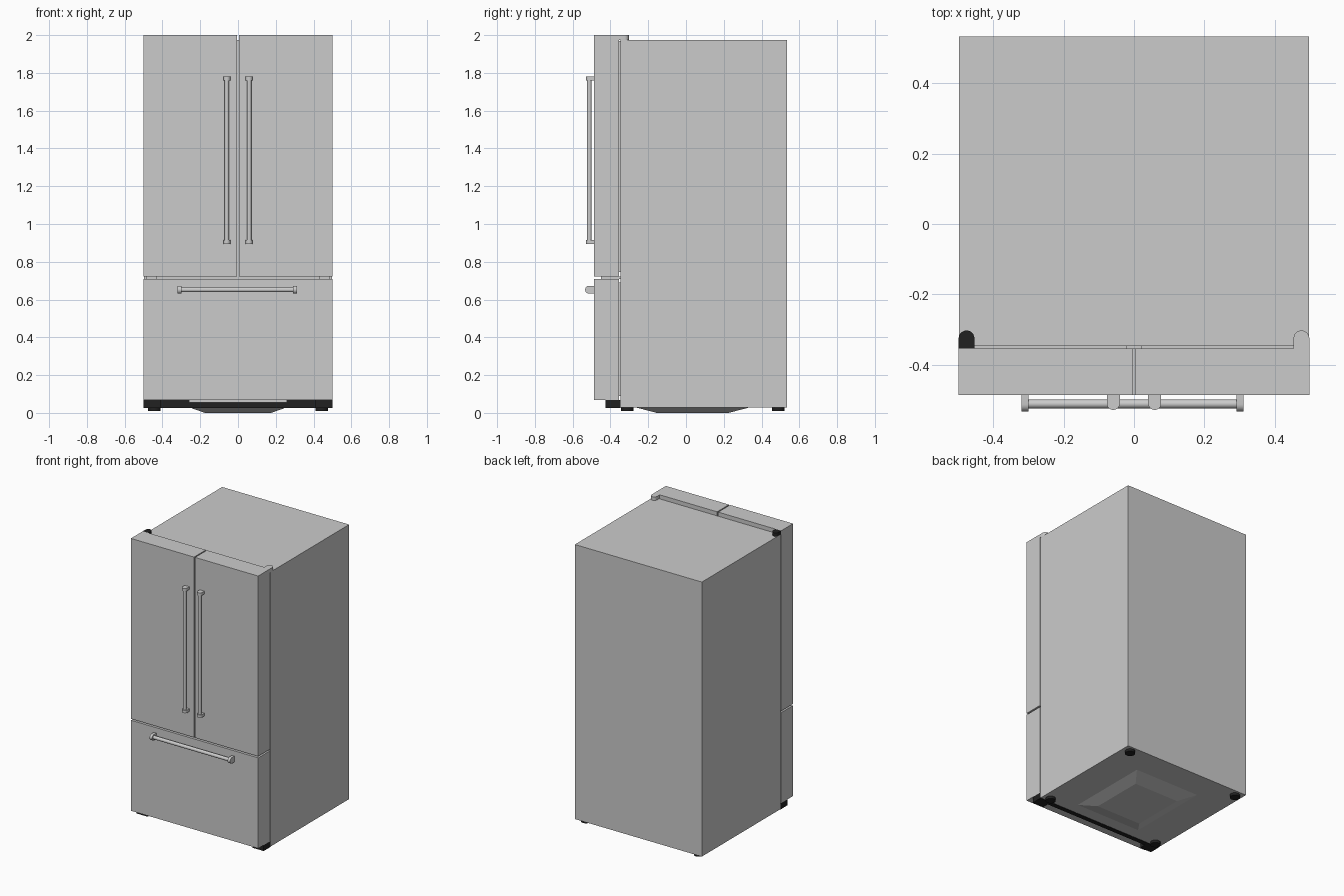
import bpy, bmesh, math
from mathutils import Vector

if "Cube" in bpy.data.objects:
    bpy.data.objects.remove(bpy.data.objects["Cube"])

black = bpy.data.materials.new("black_plastic")
black.diffuse_color = (0.015, 0.015, 0.015, 1)
black.use_nodes = True
black.node_tree.nodes["Principled BSDF"].inputs["Base Color"].default_value = black.diffuse_color


def finish(name, bm, mat=None, smooth=False):
    bmesh.ops.recalc_face_normals(bm, faces=bm.faces)
    me = bpy.data.meshes.new(name)
    bm.to_mesh(me)
    bm.free()
    ob = bpy.data.objects.new(name, me)
    bpy.context.collection.objects.link(ob)
    if mat:
        me.materials.append(mat)
    if smooth:
        bpy.ops.object.select_all(action='DESELECT')
        ob.select_set(True)
        bpy.context.view_layer.objects.active = ob
        bpy.ops.object.shade_smooth_by_angle(angle=math.radians(35))
    return ob


def box(name, x, y, z, mat=None):
    bm = bmesh.new()
    bmesh.ops.create_cube(bm, size=1)
    for v in bm.verts:
        v.co = [(r[0] + r[1]) / 2 + c * (r[1] - r[0]) for r, c in zip((x, y, z), v.co)]
    return finish(name, bm, mat)


def extrude(name, pts, vec, mat=None, smooth=True):
    bm = bmesh.new()
    face = bm.faces.new([bm.verts.new(p) for p in pts])
    new = bmesh.ops.extrude_face_region(bm, geom=[face], use_keep_orig=True)
    for g in new["geom"]:
        if isinstance(g, bmesh.types.BMVert):
            g.co += Vector(vec)
    return finish(name, bm, mat, smooth)


def d_block(name, base, side, out, width, depth, vec, mat=None):
    """Flat-backed block with a half-round nose, extruded along vec."""
    base, side, out = Vector(base), Vector(side), Vector(out)
    r = width / 2
    pts = [base + side * r, base - side * r]
    for i in range(13):
        a = math.pi * (1 - i / 12)
        pts.append(base + side * r * math.cos(a) + out * (depth - r + r * math.sin(a)))
    return extrude(name, pts, vec, mat)


def rod(name, a, b, r, mat=None, n=24):
    a, b = Vector(a), Vector(b)
    q = (b - a).to_track_quat('Z', 'Y')
    pts = [a + q @ Vector((r * math.cos(t), r * math.sin(t), 0))
           for t in (2 * math.pi * i / n for i in range(n))]
    return extrude(name, pts, b - a, mat)


FRONT, BACK = -0.487, -0.354
X, Y, Z = (1, 0, 0), (0, 1, 0), (0, 0, 1)

# Cabinet and freezer drawer
box("cabinet", (-0.498, 0.498), (-0.347, 0.534), (0.028, 1.975))
box("freezer_drawer", (-0.499, 0.499), (FRONT + 0.001, BACK), (0.068, 0.710))
box("drawer_gasket", (-0.475, 0.475), (BACK, -0.347), (0.09, 0.69))

for s, side in ((-1, "left"), (1, "right")):
    def span(a, b):
        return tuple(sorted((s * a, s * b)))
    # Door with its gasket
    box(side + "_door", span(0.004, 0.499), (FRONT, BACK), (0.721, 2.0))
    box(side + "_door_gasket", span(0.02, 0.475), (BACK, -0.347), (0.745, 1.97))
    # Hinges
    d_block(side + "_hinge_cover", (s * 0.4765, BACK, 1.975), X, Y, 0.045, 0.051,
            (0, 0, 0.025), black if s < 0 else None)
    box(side + "_lower_hinge", span(0.43, 0.485), (-0.45, -0.347), (0.710, 0.721))
    # Door handle
    hx = s * 0.059
    rod(side + "_door_handle", (hx, -0.512, 0.905), (hx, -0.512, 1.77), 0.012)
    for z, end in ((0.895, "lower"), (1.76, "upper")):
        d_block(f"{side}_handle_{end}_mount", (hx, FRONT, z), X, (0, -1, 0),
                0.037, 0.042, (0, 0, 0.02))
    # Drawer handle mounts
    d_block(side + "_drawer_handle_mount", (s * 0.306 - 0.014, FRONT, 0.652), Z, (0, -1, 0),
            0.042, 0.047, (0.02, 0, 0))
    # Toe-kick end block and feet
    box(side + "_toe_block", span(0.41, 0.499), (-0.425, -0.347), (0.026, 0.068), black)
    for y, end in ((-0.312, "front"), (0.488, "rear")):
        rod(f"{side}_{end}_foot", (s * 0.443, y, 0.01), (s * 0.443, y, 0.03), 0.033, black)

# Drawer handle bar and toe kick
rod("drawer_handle", (-0.31, -0.512, 0.652), (0.302, -0.512, 0.652), 0.0125)
box("toe_kick", (-0.41, 0.41), (-0.38, -0.347), (0.026, 0.068), black)
box("toe_lip", (-0.26, 0.26), (-0.40, -0.36), (0.056, 0.068))

# Tapered pan under the cabinet
bm = bmesh.new()
bmesh.ops.create_cube(bm, size=1)
for v in bm.verts:
    low = v.co.z < 0
    hx, hy = (0.175, 0.19) if low else (0.26, 0.305)
    v.co = (v.co.x * 2 * hx, 0.035 + v.co.y * 2 * hy, 0.0 if low else 0.03)
finish("base_pan", bm)
